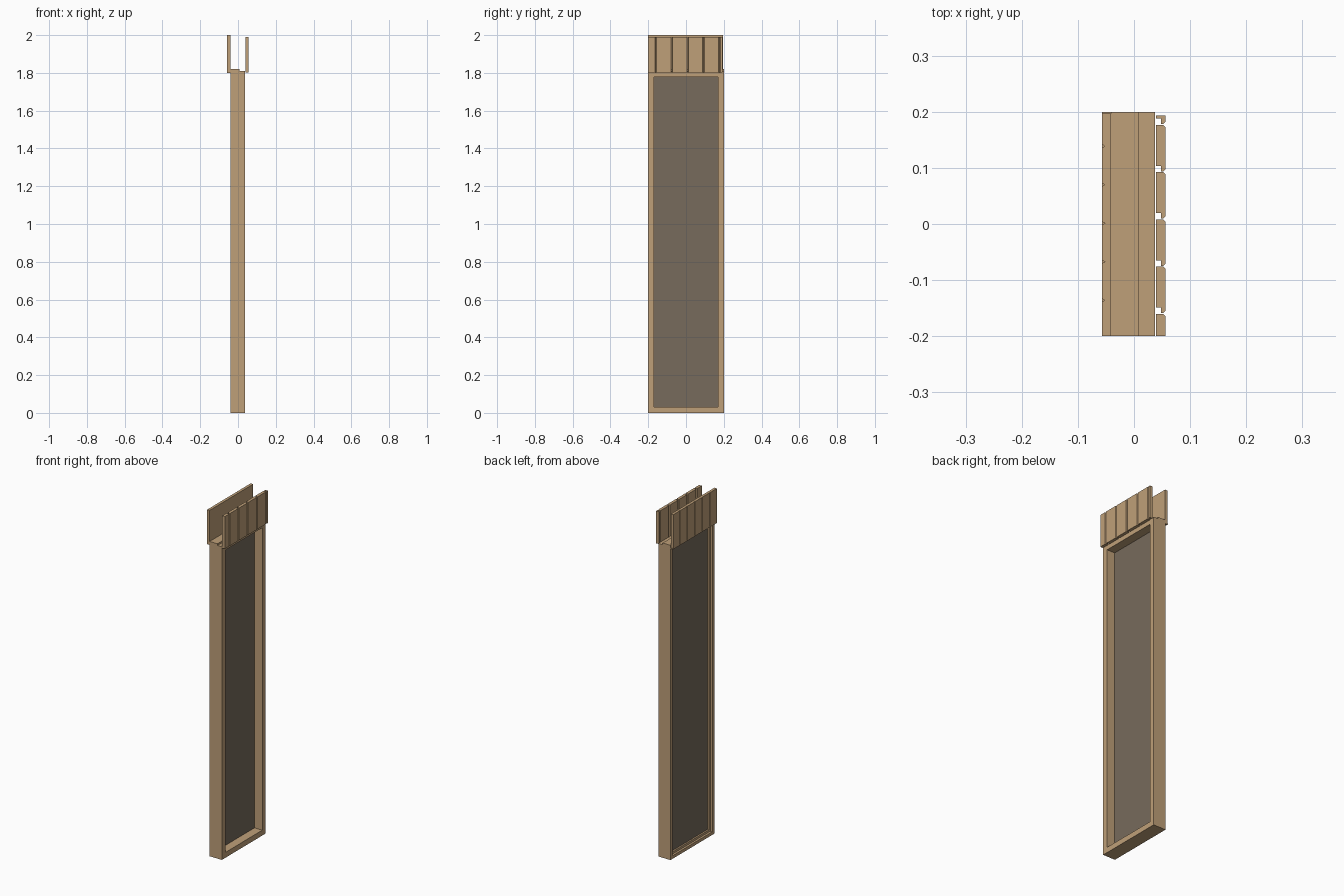
import bpy, bmesh

if "Cube" in bpy.data.objects:
    bpy.data.objects.remove(bpy.data.objects["Cube"])

def material(name, rgb):
    m = bpy.data.materials.new(name)
    m.diffuse_color = (*rgb, 1)
    m.use_nodes = True
    m.node_tree.nodes["Principled BSDF"].inputs["Base Color"].default_value = m.diffuse_color
    return m

WOOD = material("light_wood", (0.52, 0.35, 0.19))
GLASS = material("tinted_glass", (0.184, 0.147, 0.107))

def finish(bm, name, mat):
    bmesh.ops.recalc_face_normals(bm, faces=bm.faces)
    me = bpy.data.meshes.new(name)
    bm.to_mesh(me)
    bm.free()
    me.materials.append(mat)
    ob = bpy.data.objects.new(name, me)
    bpy.context.collection.objects.link(ob)
    return ob

def prism(name, pts, z0, z1, mat=WOOD):
    """Extrude an (x, y) outline upwards."""
    bm = bmesh.new()
    lo = [bm.verts.new((x, y, z0)) for x, y in pts]
    hi = [bm.verts.new((x, y, z1)) for x, y in pts]
    bm.faces.new(lo)
    bm.faces.new(hi)
    n = len(pts)
    for i in range(n):
        j = (i + 1) % n
        bm.faces.new((lo[i], lo[j], hi[j], hi[i]))
    return finish(bm, name, mat)

def box(name, x0, x1, y0, y1, z0, z1, mat=WOOD):
    return prism(name, [(x0, y0), (x1, y0), (x1, y1), (x0, y1)], z0, z1, mat)

def frame(name, section, half, z0, z1):
    """Sweep an (x, inset) section round a rectangle, with mitred corners."""
    bm = bmesh.new()
    rings = []
    for x, d in section:
        corners = ((-half + d, z0 + d), (half - d, z0 + d),
                   (half - d, z1 - d), (-half + d, z1 - d))
        rings.append([bm.verts.new((x, y, z)) for y, z in corners])
    for i, a in enumerate(rings):
        b = rings[(i + 1) % len(rings)]
        for k in range(4):
            m = (k + 1) % 4
            bm.faces.new((a[k], a[m], b[m], b[k]))
    return finish(bm, name, WOOD)

# Window frame, deep reveal on +x and stepped rebate on -x
frame("window_frame", [(-0.041, 0), (0.037, 0), (0.037, 0.031), (-0.029, 0.031),
                       (-0.029, 0.018), (-0.041, 0.018)], 0.2, 0, 1.81)
box("glass_pane", -0.02, -0.013, -0.172, 0.172, 0.028, 1.782, GLASS)

# Raised strip on the head and small lip below the thin cladding
box("head_strip", -0.041, 0.009, -0.2, 0.2, 1.81, 1.82)
box("cladding_lip", -0.057, -0.041, -0.2, 0.2, 1.80, 1.806)

# Thin tongue-and-groove panel on -x, V grooves on its outer face
pts = [(-0.041, 0.197), (-0.041, -0.2), (-0.057, -0.2)]
for i in range(5):
    y = -0.136 + i * 0.0687
    pts += [(-0.057, y - 0.003), (-0.052, y), (-0.057, y + 0.003)]
pts.append((-0.057, 0.197))
prism("grooved_panel", pts, 1.806, 2.0)

# Lapped boards on +x: chamfered outer edges, open slot behind each joint
joints = [-0.2] + [-0.16 + 0.0842 * i for i in range(5)] + [0.193]
for i in range(6):
    a, b = joints[i], joints[i + 1]
    if i == 0:
        low = [(0.039, a), (0.056, a)]
    else:
        low = [(0.039, a + 0.011), (0.048, a + 0.011), (0.048, a + 0.001),
               (0.052, a + 0.001), (0.056, a + 0.005)]
    if i == 5:
        high = [(0.056, b), (0.039, b)]
    else:
        high = [(0.056, b - 0.004), (0.052, b), (0.039, b)]
    prism("lapped_board_%d" % (i + 1), low + high, 1.803, 1.99)
